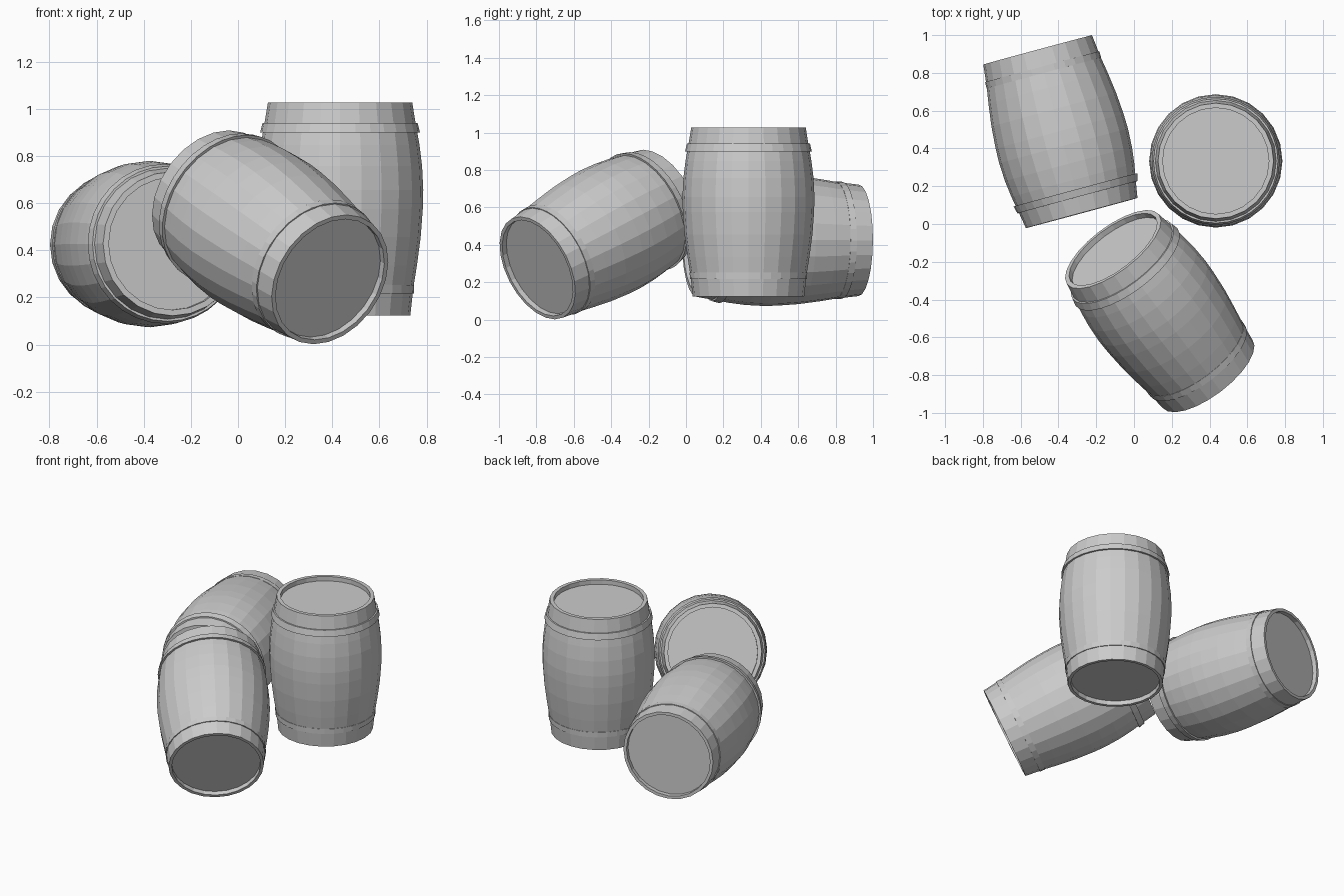
import bpy, bmesh, math
from mathutils import Vector, Matrix

if "Cube" in bpy.data.objects:
    bpy.data.objects.remove(bpy.data.objects["Cube"])

grey = bpy.data.materials.new("plain_grey")
grey.diffuse_color = (0.6, 0.6, 0.6, 1)
grey.use_nodes = True
grey.node_tree.nodes["Principled BSDF"].inputs["Base Color"].default_value = grey.diffuse_color


def lathe(name, profile, sides, matrix, closed=False):
    """Spin (radius, height) points around local z; flat shaded."""
    bm = bmesh.new()
    rings = []
    for r, z in profile:
        rings.append([bm.verts.new((r * math.cos(2 * math.pi * i / sides),
                                    r * math.sin(2 * math.pi * i / sides), z))
                      for i in range(sides)])
    pairs = list(zip(rings, rings[1:]))
    if closed:
        pairs.append((rings[-1], rings[0]))
    else:
        bm.faces.new(rings[0][::-1])
        bm.faces.new(rings[-1])
    for a, b in pairs:
        for i in range(sides):
            j = (i + 1) % sides
            bm.faces.new((a[i], a[j], b[j], b[i]))
    bmesh.ops.recalc_face_normals(bm, faces=bm.faces)
    mesh = bpy.data.meshes.new(name)
    bm.to_mesh(mesh)
    bm.free()
    mesh.materials.append(grey)
    ob = bpy.data.objects.new(name, mesh)
    ob.matrix_world = matrix
    bpy.context.collection.objects.link(ob)


# bulging staves with a recessed lid at both ends
BODY = [(.278, -.42), (.278, -.45), (.298, -.45), (.308, -.36), (.313, -.32),
        (.326, -.24), (.342, -.12), (.351, 0), (.353, .08), (.348, .18),
        (.337, .27), (.328, .32), (.320, .365), (.306, .45),
        (.281, .45), (.281, .42)]
# thin bands near each end
TOP_HOOP = [(.30, .322), (.339, .322), (.329, .363), (.30, .363)]
LOW_HOOP = [(.29, -.357), (.313, -.357), (.3145, -.322), (.29, -.322)]


def barrel(label, bottom, top):
    b, t = Vector(bottom), Vector(top)
    axis = t - b
    m = Matrix.Translation((b + t) / 2) @ axis.to_track_quat('Z', 'Y').to_matrix().to_4x4()
    m = m @ Matrix.Diagonal((1, 1, axis.length / .9, 1))
    lathe(label + "_barrel_body", BODY, 24, m)
    lathe(label + "_barrel_top_hoop", TOP_HOOP, 32, m, True)
    lathe(label + "_barrel_bottom_hoop", LOW_HOOP, 32, m, True)


# upright, lying and leaning barrels
barrel("upright", (.433, .334, .124), (.433, .334, 1.028))
barrel("lying", (-.510, .922, .424), (-.277, .058, .428))
barrel("leaning", (.390, -.794, .276), (-.111, -.134, .627))
